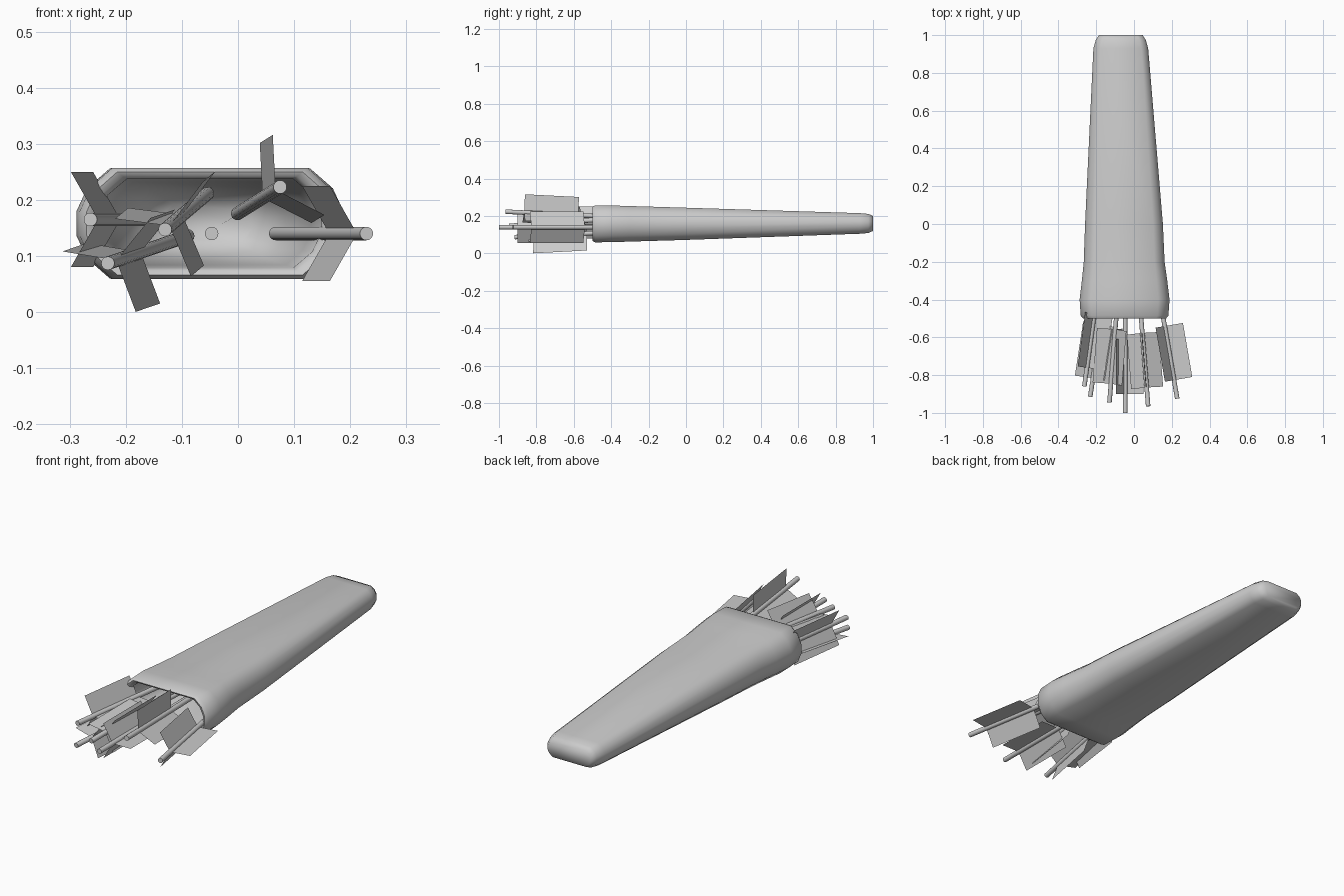
import bpy, bmesh, math
from mathutils import Vector

cube = bpy.data.objects.get("Cube")
if cube:
    bpy.data.objects.remove(cube)

grey = bpy.data.materials.new("light_grey")
grey.use_nodes = True
colour = (0.6, 0.6, 0.6, 1)
grey.diffuse_color = colour
grey.node_tree.nodes["Principled BSDF"].inputs["Base Color"].default_value = colour


def add_object(name, bm, smooth=None):
    bmesh.ops.recalc_face_normals(bm, faces=bm.faces)
    mesh = bpy.data.meshes.new(name)
    bm.to_mesh(mesh)
    bm.free()
    mesh.materials.append(grey)
    obj = bpy.data.objects.new(name, mesh)
    bpy.context.collection.objects.link(obj)
    if smooth:
        bpy.ops.object.select_all(action='DESELECT')
        obj.select_set(True)
        bpy.context.view_layer.objects.active = obj
        bpy.ops.object.shade_smooth_by_angle(angle=math.radians(smooth))
    return obj


# Quiver cross-section: one quarter mirrored into a closed ring
quarter = [(1, 0.22), (0.92, 0.64), (0.75, 1)]
half = quarter + [(-x, z) for x, z in reversed(quarter)]
section = half + [(-x, -z) for x, z in half]

# Quiver stations from the cavity floor, over the rim, to the closed tip:
# y, centre x, half width, centre z, half height
stations = [
    (0.10, -0.055, 0.08, 0.158, 0.035),
    (0.02, -0.055, 0.14, 0.158, 0.062),
    (-0.20, -0.05, 0.18, 0.158, 0.074),
    (-0.48, -0.05, 0.198, 0.158, 0.079),
    (-0.495, -0.05, 0.207, 0.158, 0.084),
    (-0.50, -0.05, 0.22, 0.158, 0.092),
    (-0.485, -0.05, 0.232, 0.158, 0.099),
    (-0.40, -0.05, 0.238, 0.158, 0.098),
    (-0.30, -0.05, 0.226, 0.158, 0.095),
    (-0.20, -0.052, 0.214, 0.158, 0.092),
    (0.00, -0.053, 0.206, 0.158, 0.086),
    (0.93, -0.07, 0.145, 0.16, 0.055),
    (0.975, -0.07, 0.132, 0.16, 0.051),
    (1.00, -0.07, 0.116, 0.16, 0.04),
]
bm = bmesh.new()
rings = [[bm.verts.new((cx + hw * u, y, cz + hz * v)) for u, v in section]
         for y, cx, hw, cz, hz in stations]
count = len(section)
for a, b in zip(rings, rings[1:]):
    for i in range(count):
        j = (i + 1) % count
        bm.faces.new((a[i], a[j], b[j], b[i]))
bm.faces.new(rings[0])
bm.faces.new(rings[-1])
add_object("quiver", bm, 60)


def arrow(index, end, slope_x, slope_z, roll):
    """Round shaft with three flat vanes near its outer end."""
    end = Vector(end)
    along = Vector((slope_x, 1, slope_z)).normalized()
    side = Vector((1, 0, 0))
    side = (side - along * side.dot(along)).normalized()
    up = side.cross(along)

    def radial(angle):
        return side * math.cos(angle) + up * math.sin(angle)

    # Shaft
    bm = bmesh.new()
    sides = 16
    loops = [[bm.verts.new(end + along * t + radial(math.tau * i / sides) * 0.012)
              for i in range(sides)] for t in (0, 0.95)]
    for i in range(sides):
        j = (i + 1) % sides
        bm.faces.new((loops[0][i], loops[0][j], loops[1][j], loops[1][i]))
    for loop in loops:
        bm.faces.new(loop)
    add_object(f"arrow_shaft_{index}", bm, 40)

    # Vanes
    bm = bmesh.new()
    for k in range(3):
        out = radial(math.radians(roll + 120 * k)) * 0.098
        corners = [end + along * t + out * r
                   for t, r in ((0.1, 0), (0.1, 1), (0.39, 1), (0.39, 0))]
        bm.faces.new([bm.verts.new(c) for c in corners])
    add_object(f"arrow_vanes_{index}", bm)


# Arrows: outer end, lean in x and z, roll of the vanes
arrows = [
    ((-0.263, -0.86, 0.165), 0.138, 0.0, 0),
    ((-0.232, -0.915, 0.087), 0.152, 0.052, -69),
    ((-0.13, -0.945, 0.147), 0.08, 0.068, -67),
    ((-0.047, -1.0, 0.14), 0.0, 0.0, 0),
    ((0.075, -0.965, 0.223), -0.08, -0.05, -27),
    ((0.229, -0.925, 0.14), -0.173, 0.0, 0),
]
for n, spec in enumerate(arrows, 1):
    arrow(n, *spec)
